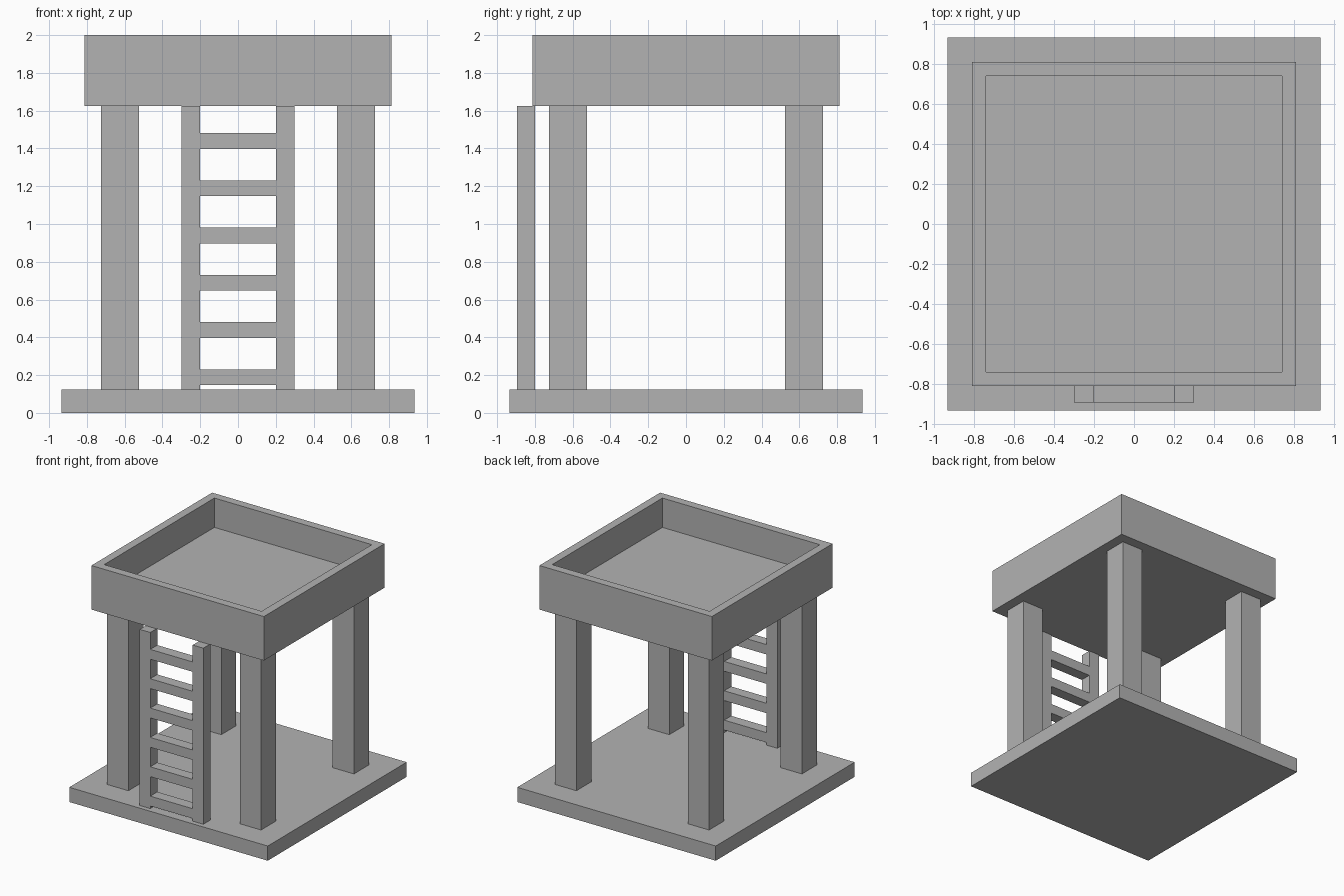
import bpy
import bmesh
from mathutils import Vector

cube = bpy.data.objects.get("Cube")
if cube:
    bpy.data.objects.remove(cube, do_unlink=True)

grey = bpy.data.materials.new("plain grey")
grey.use_nodes = True
grey.diffuse_color = (0.45, 0.45, 0.45, 1)
grey.node_tree.nodes["Principled BSDF"].inputs["Base Color"].default_value = grey.diffuse_color


def box(name, low, high, recess=None):
    """Box between two corners; recess = (rim width, depth) hollows the top."""
    low, high = Vector(low), Vector(high)
    bm = bmesh.new()
    bmesh.ops.create_cube(bm, size=1)
    bmesh.ops.scale(bm, vec=high - low, verts=bm.verts)
    bmesh.ops.translate(bm, vec=(low + high) / 2, verts=bm.verts)
    if recess:
        bm.normal_update()
        top = max(bm.faces, key=lambda f: f.normal.z)
        rim, depth = recess
        bmesh.ops.inset_region(bm, faces=[top], thickness=rim)
        floor = bmesh.ops.extrude_discrete_faces(bm, faces=[top])["faces"][0]
        bmesh.ops.translate(bm, vec=(0, 0, -depth), verts=floor.verts)
    mesh = bpy.data.meshes.new(name)
    bm.to_mesh(mesh)
    bm.free()
    mesh.materials.append(grey)
    obj = bpy.data.objects.new(name, mesh)
    bpy.context.collection.objects.link(obj)
    return obj


BASE_TOP, TRAY_BOTTOM = 0.125, 1.625
BASE_HALF, TRAY_HALF = 0.935, 0.8125

# Ground slab and open-topped platform
box("base_slab", (-BASE_HALF, -BASE_HALF, 0), (BASE_HALF, BASE_HALF, BASE_TOP))
box("platform_tray", (-TRAY_HALF, -TRAY_HALF, TRAY_BOTTOM),
    (TRAY_HALF, TRAY_HALF, 2), recess=(0.1, 0.25))

# Four corner posts
for y, depth_name in ((-0.625, "front"), (0.625, "back")):
    for x, side in ((-0.625, "right"), (0.625, "left")):
        box(f"{depth_name}_{side}_post", (x - 0.1, y - 0.1, BASE_TOP),
            (x + 0.1, y + 0.1, TRAY_BOTTOM))

# Ladder rails and rungs on the front
FRONT, BACK = -0.895, -0.8
for x, side in ((-0.25, "right"), (0.25, "left")):
    box(f"ladder_{side}_rail", (x - 0.05, FRONT, BASE_TOP), (x + 0.05, BACK, TRAY_BOTTOM))
for i in range(6):
    z = 0.147 + 0.25 * i
    box(f"ladder_rung_{i + 1}", (-0.2, FRONT, z), (0.2, BACK, z + 0.084))
